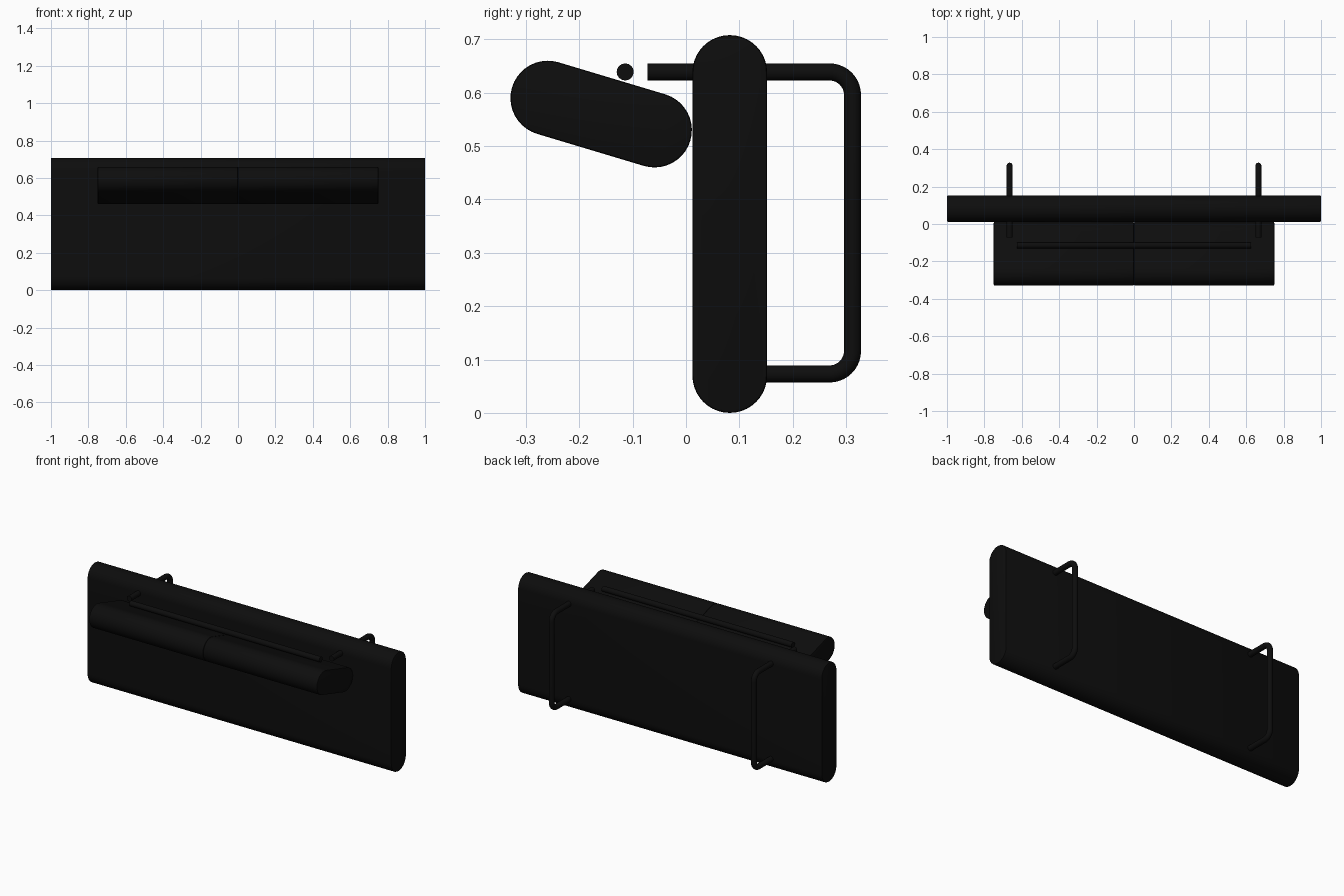
import bpy
import bmesh
from math import sin, cos, pi, atan2, radians
from mathutils import Vector

cube = bpy.data.objects.get("Cube")
if cube:
    bpy.data.objects.remove(cube, do_unlink=True)


def make_material(name, rgb):
    mat = bpy.data.materials.new(name)
    mat.use_nodes = True
    colour = (*rgb, 1.0)
    mat.diffuse_color = colour
    mat.node_tree.nodes["Principled BSDF"].inputs["Base Color"].default_value = colour
    return mat


black = make_material("matte black", (0.004, 0.004, 0.004))


def add_object(name, mesh):
    obj = bpy.data.objects.new(name, mesh)
    bpy.context.collection.objects.link(obj)
    mesh.materials.clear()
    mesh.materials.append(black)
    bpy.ops.object.select_all(action="DESELECT")
    obj.select_set(True)
    bpy.context.view_layer.objects.active = obj
    bpy.ops.object.shade_smooth_by_angle(angle=radians(40))
    return obj


def padded_bar(name, end_a, end_b, radius, x0, x1, steps=20):
    """Capsule cross-section in the y-z plane, extruded along x with softened rims."""
    a, b = Vector(end_a), Vector(end_b)
    heading = atan2(b.y - a.y, b.x - a.x)
    bm = bmesh.new()
    ring = []
    for centre, start in ((b, heading - pi / 2), (a, heading + pi / 2)):
        for i in range(steps + 1):
            t = start + pi * i / steps
            ring.append(bm.verts.new((x0, centre.x + radius * cos(t),
                                      centre.y + radius * sin(t))))
    cap = bm.faces.new(ring)
    out = bmesh.ops.extrude_face_region(bm, geom=[cap], use_keep_orig=True)
    moved = [g for g in out["geom"] if isinstance(g, bmesh.types.BMVert)]
    bmesh.ops.translate(bm, verts=moved, vec=(x1 - x0, 0, 0))
    bmesh.ops.recalc_face_normals(bm, faces=bm.faces)
    rims = [e for e in bm.edges if abs(e.verts[0].co.x - e.verts[1].co.x) < 1e-6]
    bmesh.ops.bevel(bm, geom=rims, offset=0.005, segments=2, profile=0.5,
                    affect="EDGES")
    mesh = bpy.data.meshes.new(name)
    bm.to_mesh(mesh)
    bm.free()
    return add_object(name, mesh)


def tube(name, points, radius=0.016):
    """Round bar swept along a path, with closed ends."""
    curve = bpy.data.curves.new(name + "_path", "CURVE")
    curve.dimensions = "3D"
    curve.bevel_depth = radius
    curve.bevel_resolution = 6
    curve.use_fill_caps = True
    spline = curve.splines.new("POLY")
    spline.points.add(len(points) - 1)
    for p, co in zip(spline.points, points):
        p.co = (*co, 1)
    temp = bpy.data.objects.new(name + "_path", curve)
    bpy.context.collection.objects.link(temp)
    bpy.context.view_layer.update()
    graph = bpy.context.evaluated_depsgraph_get()
    mesh = bpy.data.meshes.new_from_object(temp.evaluated_get(graph))
    bpy.data.objects.remove(temp, do_unlink=True)
    return add_object(name, mesh)


# Large upright pad
padded_bar("back_pad", (0.082, 0.07), (0.082, 0.638), 0.07, -1, 1)

# Tilted front cushion in two halves that meet at the centre
for side, x0, x1 in (("right", -0.75, 0), ("left", 0, 0.75)):
    padded_bar(side + "_front_cushion", (-0.259, 0.59), (-0.059, 0.53), 0.07, x0, x1)

# Bracket bars: through the pad, around the back and into its lower edge
TOP, BOTTOM, REAR, BEND = 0.639, 0.073, 0.312, 0.043
for side, x in (("right", -0.665), ("left", 0.665)):
    path = [(x, -0.072, TOP)]
    for z, start in ((TOP - BEND, pi / 2), (BOTTOM + BEND, 0)):
        for i in range(11):
            t = start - pi / 2 * i / 10
            path.append((x, REAR - BEND + BEND * cos(t), z + BEND * sin(t)))
    path.append((x, 0.1, BOTTOM))
    tube(side + "_bracket_bar", path)

# Cross rod above the front cushion
tube("cross_rod", [(-0.625, -0.114, TOP), (0.625, -0.114, TOP)])
